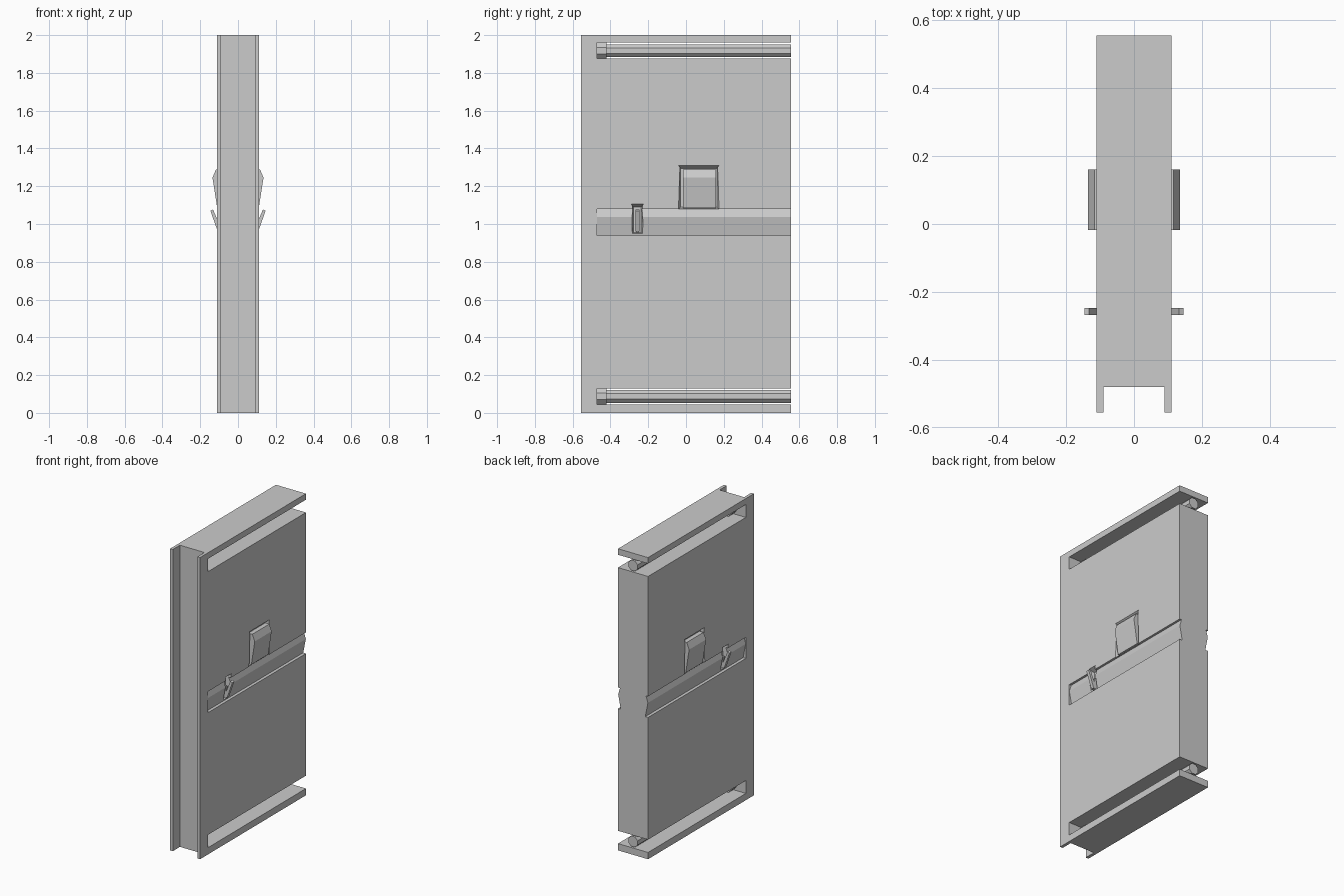
import bpy, bmesh, math
from mathutils import Vector

cube = bpy.data.objects.get("Cube")
if cube:
    bpy.data.objects.remove(cube, do_unlink=True)

grey = bpy.data.materials.new("door grey")
grey.use_nodes = True
COLOUR = (0.6, 0.6, 0.6, 1)
grey.diffuse_color = COLOUR
grey.node_tree.nodes["Principled BSDF"].inputs["Base Color"].default_value = COLOUR


def make(name, bm):
    bmesh.ops.recalc_face_normals(bm, faces=bm.faces)
    mesh = bpy.data.meshes.new(name)
    bm.to_mesh(mesh)
    bm.free()
    mesh.materials.append(grey)
    obj = bpy.data.objects.new(name, mesh)
    bpy.context.collection.objects.link(obj)
    return obj


def prism(name, profile, y0, y1, side=1, taper=0):
    """Extrude an (x, z) profile along y, mirrored to one side of the door."""
    bm = bmesh.new()
    face = bm.faces.new([bm.verts.new((side * x, y0, z)) for x, z in profile])
    new = bmesh.ops.extrude_face_region(bm, geom=[face])["geom"]
    bmesh.ops.translate(bm, vec=(0, y1 - y0, 0),
                        verts=[v for v in new if isinstance(v, bmesh.types.BMVert)])
    # Narrow the inner end of tapered parts
    if taper:
        mid = (y0 + y1) / 2
        inner = min(abs(v.co.x) for v in bm.verts)
        for v in bm.verts:
            if abs(v.co.x) < inner + 0.001:
                v.co.y += taper if v.co.y < mid else -taper
    return make(name, bm)


def rect(x0, x1, z0, z1):
    return [(x0, z0), (x1, z0), (x1, z1), (x0, z1)]


def cut(target, cutter):
    mod = target.modifiers.new(cutter.name, "BOOLEAN")
    mod.operation = "DIFFERENCE"
    mod.solver = "EXACT"
    mod.object = cutter
    cutter.hide_render = True
    bpy.context.view_layer.objects.active = target
    bpy.ops.object.modifier_apply(modifier=mod.name)
    bpy.data.objects.remove(cutter, do_unlink=True)


W, D, H = 0.11, 0.555, 2.0
SLOT_FRONT, BACK = -0.47, D

# Door slab with a channel down the front edge
door = prism("door_panel", rect(-W, W, 0, H), -D, D)
cut(door, prism("edge_channel", rect(-0.09, 0.09, -0.1, H + 0.1), -0.7, -0.48))

# Slots for the top and bottom rails, open at the back
for z in (0.0875, H - 0.0825):
    cut(door, prism("rail_slot", rect(-0.2, 0.2, z - 0.0425, z + 0.0425), SLOT_FRONT, 0.7))

for side in (1, -1):
    # Long groove with a ridged bed
    cut(door, prism("ridge_groove", [(0.095, 1.08), (0.109, 1.036), (0.09, 0.94),
                                     (0.2, 0.94), (0.2, 1.08)], SLOT_FRONT, 0.7, side))
    # Pockets behind the handle and the latch
    cut(door, prism("handle_pocket", [(0.088, 1.09), (W, 1.077), (0.15, 1.077),
                                      (0.15, 1.31), (W, 1.31), (0.088, 1.295)],
                    -0.04, 0.175, side, 0.012))
    cut(door, prism("latch_pocket", [(0.075, 0.955), (W, 0.942), (0.15, 0.942),
                                     (0.15, 1.105), (W, 1.105), (0.075, 1.09)],
                    -0.29, -0.225, side, 0.012))

# Octagonal rails with a thicker stop at the front end
for label, z in (("bottom", 0.0875), ("top", H - 0.0825)):
    for part, r, y0, y1 in (("rail", 0.034, -0.42, BACK), ("rail_stop", 0.0424, SLOT_FRONT, -0.42)):
        ring = [(r * math.cos(a) / math.cos(math.pi / 8), z + r * math.sin(a) / math.cos(math.pi / 8))
                for a in (math.pi / 8 + i * math.pi / 4 for i in range(8))]
        prism(f"{label}_{part}", ring, y0, y1)

# Wedge handles and tilted latch levers on both faces
for label, side in (("left", 1), ("right", -1)):
    prism(f"{label}_handle", [(0.085, 1.085), (0.11, 1.085), (0.135, 1.245),
                              (0.117, 1.288), (0.085, 1.288)], -0.017, 0.16, side)
    prism(f"{label}_latch_lever", [(0.09, 0.96), (0.107, 0.96), (0.146, 1.07),
                                   (0.132, 1.077), (0.094, 0.985)], -0.268, -0.247, side)
    prism(f"{label}_latch_pivot", rect(0.07, 0.098, 0.955, 1.03), -0.265, -0.25, side)
